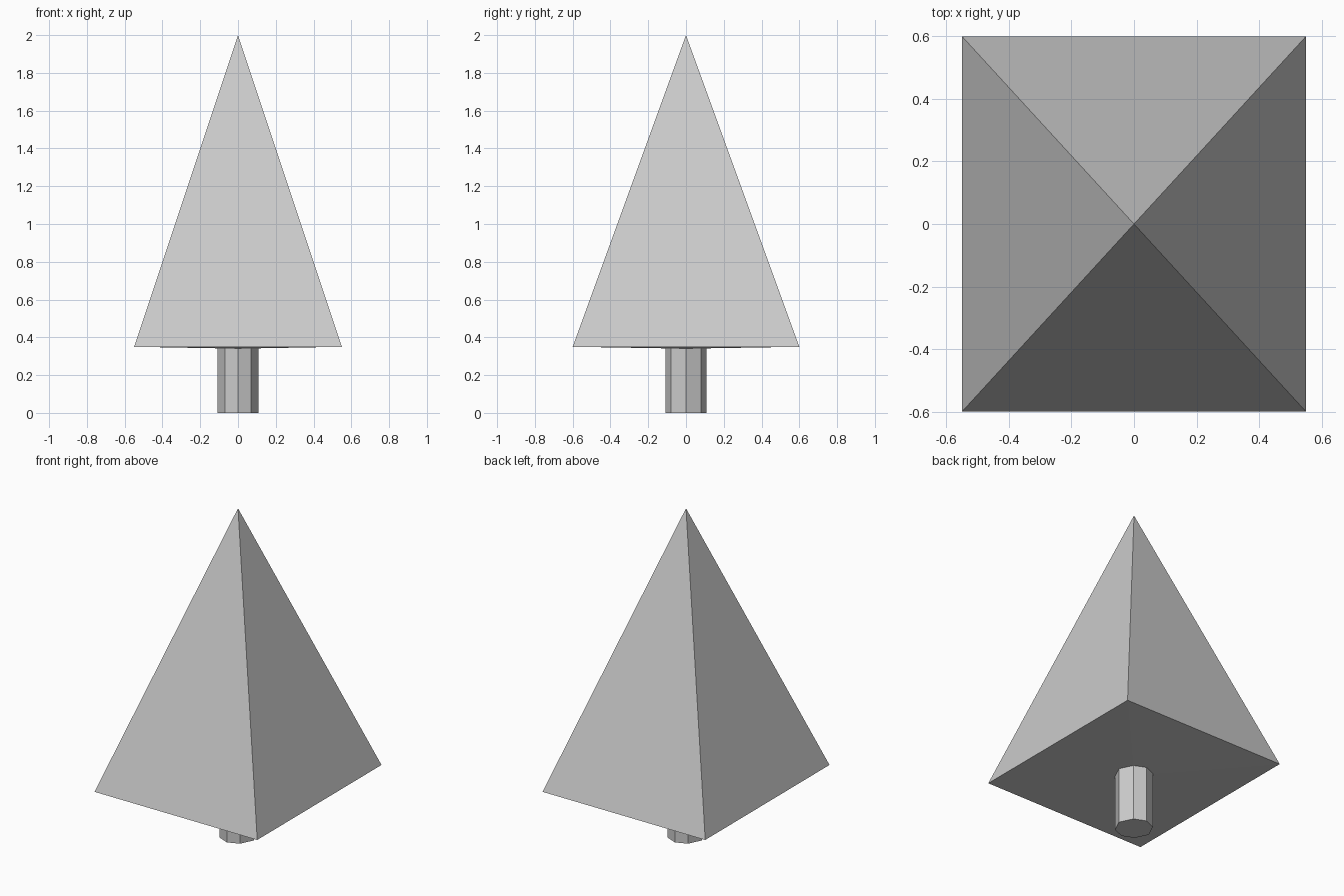
import bpy
import bmesh

if "Cube" in bpy.data.objects:
    bpy.data.objects.remove(bpy.data.objects["Cube"])


def finish(name, bm):
    bmesh.ops.recalc_face_normals(bm, faces=bm.faces)
    mesh = bpy.data.meshes.new(name)
    bm.to_mesh(mesh)
    bm.free()
    obj = bpy.data.objects.new(name, mesh)
    bpy.context.collection.objects.link(obj)
    return obj


# Foliage: four-sided pyramid with a slightly sagging underside
bm = bmesh.new()
ring = [bm.verts.new((x, y, 0.35))
        for x, y in ((-0.55, -0.6), (0.55, -0.6), (0.55, 0.6), (-0.55, 0.6))]
for tip in (bm.verts.new((0, 0, 2)), bm.verts.new((0, 0, 0.34))):
    for i in range(4):
        bm.faces.new((ring[i], ring[(i + 1) % 4], tip))
finish("foliage", bm)

# Trunk: eight-sided prism
r, dx, dy = 0.108, 0.07, 0.079
outline = [(r, 0), (dx, dy), (0, r), (-dx, dy),
           (-r, 0), (-dx, -dy), (0, -r), (dx, -dy)]
bm = bmesh.new()
base = bm.faces.new([bm.verts.new((x, y, 0)) for x, y in outline])
top = bmesh.ops.extrude_face_region(bm, geom=[base], use_keep_orig=True)
bmesh.ops.translate(bm, vec=(0, 0, 0.345),
                    verts=[v for v in top["geom"] if isinstance(v, bmesh.types.BMVert)])
finish("trunk", bm)
